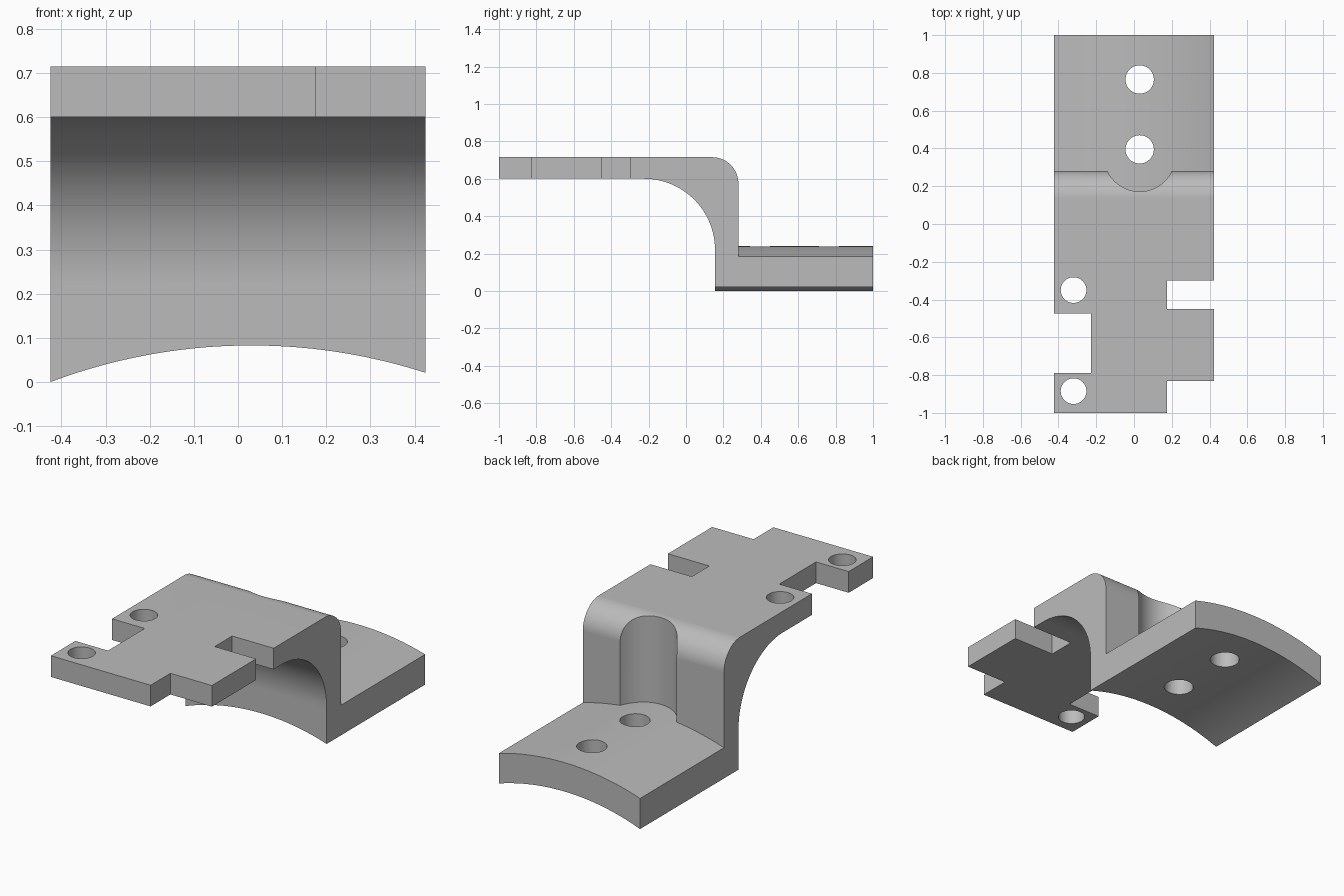
import bpy, bmesh, math
from mathutils import Vector

if "Cube" in bpy.data.objects:
    bpy.data.objects.remove(bpy.data.objects["Cube"])

W = 0.424            # half width
CX = 0.03            # axis of the curved flange and its holes


def make(name, pts, direction):
    """Extrude a closed polygon of 3D points along a vector."""
    bm = bmesh.new()
    face = bm.faces.new([bm.verts.new(p) for p in pts])
    out = bmesh.ops.extrude_face_region(bm, geom=[face])
    verts = [g for g in out["geom"] if isinstance(g, bmesh.types.BMVert)]
    bmesh.ops.translate(bm, verts=verts, vec=Vector(direction))
    bmesh.ops.recalc_face_normals(bm, faces=bm.faces)
    me = bpy.data.meshes.new(name)
    bm.to_mesh(me)
    bm.free()
    ob = bpy.data.objects.new(name, me)
    bpy.context.collection.objects.link(ob)
    return ob


def arc(cx, cy, r, a0, a1, n):
    return [(cx + r * math.cos(math.radians(a0 + (a1 - a0) * i / n)),
             cy + r * math.sin(math.radians(a0 + (a1 - a0) * i / n))) for i in range(n + 1)]


def boolean(target, other, op):
    bpy.context.view_layer.objects.active = target
    mod = target.modifiers.new("bool", 'BOOLEAN')
    mod.operation, mod.solver, mod.object = op, 'EXACT', other
    bpy.ops.object.modifier_apply(modifier=mod.name)
    bpy.data.objects.remove(other)


def cut_box(target, x0, x1, y0, y1):
    pts = [(x0, y0, 0.45), (x1, y0, 0.45), (x1, y1, 0.45), (x0, y1, 0.45)]
    boolean(target, make("notch_cutter", pts, (0, 0, 0.5)), 'DIFFERENCE')


def cut_hole(target, x, y, r, z0, z1, n=48):
    pts = [(px, py, z0) for px, py in arc(x, y, r, 0, 360, n)[:-1]]
    boolean(target, make("hole_cutter", pts, (0, 0, z1 - z0)), 'DIFFERENCE')


# Top plate and wall: side profile swept across the width
profile = [(-1, 0.715), (-1, 0.60)]
profile += arc(-0.225, 0.22, 0.38, 90, 0, 32)
profile += [(0.155, 0.12), (0.28, 0.12)]
profile += arc(0.14, 0.575, 0.14, 0, 90, 20)
bracket = make("bracket", [(-W, y, z) for y, z in profile], (2 * W, 0, 0))

# Plate notches, front corner and holes
cut_box(bracket, 0.175, 0.6, -0.45, -0.30)
cut_box(bracket, 0.175, 0.6, -1.2, -0.83)
cut_box(bracket, -0.6, -0.228, -0.79, -0.475)
for y in (-0.35, -0.885):
    cut_hole(bracket, -0.32, y, 0.068, 0.45, 0.9)

# Round tool-clearance groove in the wall
cut_hole(bracket, CX, 0.36, 0.188, 0.0, 0.9, 96)


# Curved flange: concentric arc band swept along y
def band(r, peak, n=40):
    a0 = math.degrees(math.acos((-W - CX) / r))
    a1 = math.degrees(math.acos((W - CX) / r))
    pts = arc(CX, peak - r, r, a0, a1, n)
    pts[0], pts[-1] = (-W, pts[0][1]), (W, pts[-1][1])
    return pts


section = band(1.289, 0.083) + band(1.444, 0.24)[::-1]
flange = make("flange", [(x, 0.155, z) for x, z in section], (0, 0.845, 0))
boolean(bracket, flange, 'UNION')
for y in (0.765, 0.395):
    cut_hole(bracket, CX, y, 0.075, -0.2, 0.4)

# Plain grey finish, smooth curves with crisp edges
mat = bpy.data.materials.new("plain grey")
mat.diffuse_color = (0.5, 0.5, 0.5, 1)
mat.use_nodes = True
mat.node_tree.nodes["Principled BSDF"].inputs["Base Color"].default_value = mat.diffuse_color
bracket.data.materials.clear()
bracket.data.materials.append(mat)
for p in bracket.data.polygons:
    p.material_index = 0
bpy.ops.object.select_all(action='DESELECT')
bracket.select_set(True)
bpy.context.view_layer.objects.active = bracket
bpy.ops.object.shade_smooth_by_angle(angle=math.radians(25))
wn = bracket.modifiers.new("weighted_normals", 'WEIGHTED_NORMAL')
wn.keep_sharp = True
